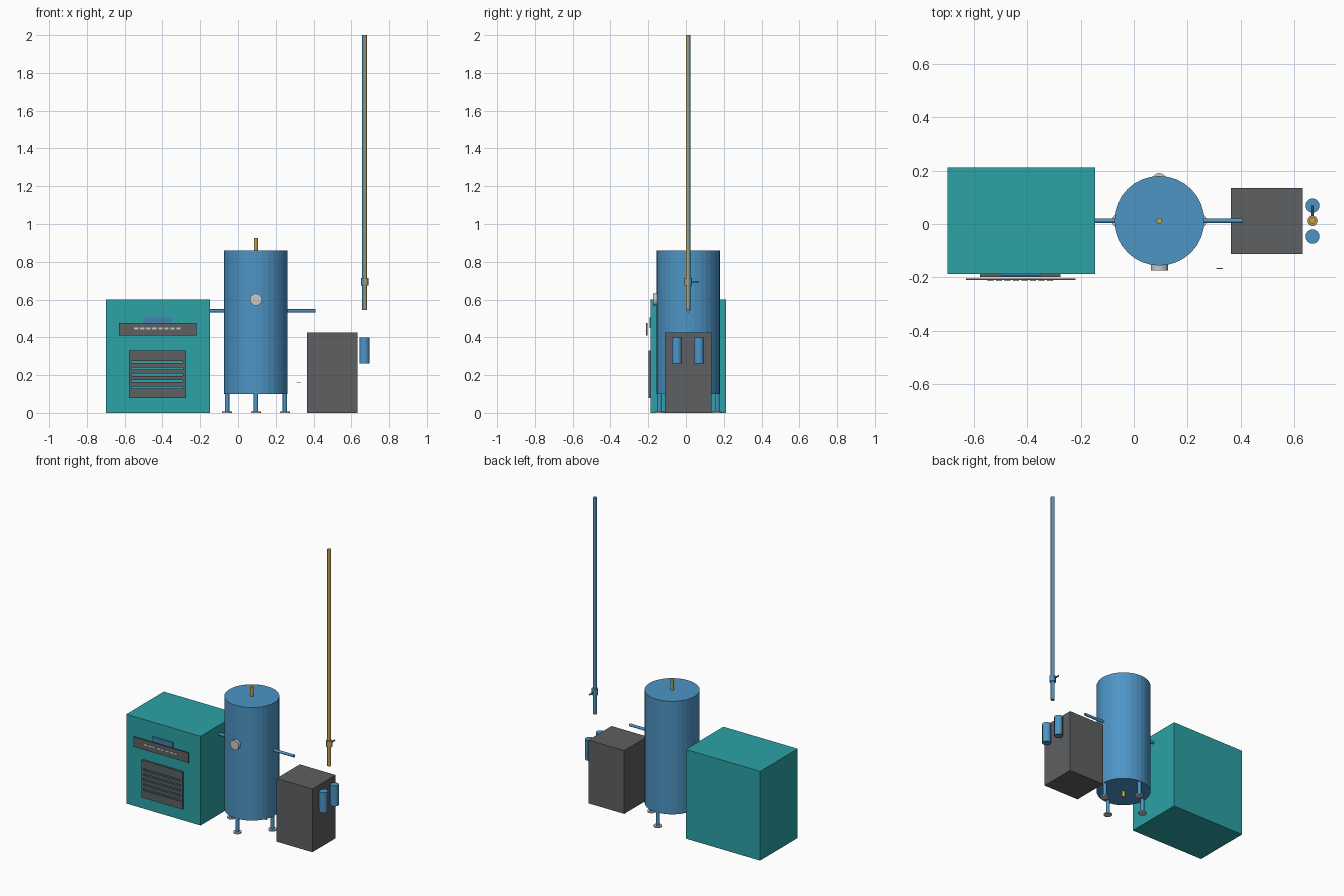
import bpy, math
from mathutils import Vector

cube = bpy.data.objects.get("Cube")
if cube:
    bpy.data.objects.remove(cube, do_unlink=True)


def material(name, r, g, b):
    m = bpy.data.materials.new(name)
    m.use_nodes = True
    m.diffuse_color = (r, g, b, 1)
    m.node_tree.nodes["Principled BSDF"].inputs["Base Color"].default_value = (r, g, b, 1)
    return m


TEAL = material("teal paint", 0.025, 0.36, 0.38)
BLUE = material("steel blue", 0.075, 0.30, 0.56)
GREY = material("dark grey", 0.11, 0.115, 0.12)
GOLD = material("brass", 0.55, 0.36, 0.08)
PALE = material("pale grey", 0.58, 0.58, 0.58)
SCREEN = material("display blue", 0.06, 0.22, 0.45)


def box(name, x, y, z, mat):
    """Box from (low, high) ranges on each axis."""
    bpy.ops.mesh.primitive_cube_add(size=1, location=[sum(r) / 2 for r in (x, y, z)])
    ob = bpy.context.object
    ob.name = name
    ob.scale = [r[1] - r[0] for r in (x, y, z)]
    bpy.ops.object.transform_apply(location=False, rotation=False, scale=True)
    ob.data.materials.append(mat)
    return ob


def rod(name, start, end, radius, mat, sides=16):
    """Cylinder between two points."""
    a, b = Vector(start), Vector(end)
    bpy.ops.mesh.primitive_cylinder_add(vertices=sides, radius=radius,
                                        depth=(b - a).length, location=(a + b) / 2)
    ob = bpy.context.object
    ob.name = name
    ob.rotation_euler = (b - a).to_track_quat("Z", "Y").to_euler()
    ob.data.materials.append(mat)
    return ob


def paint(ob, mat, rule):
    """Give a second colour to the faces whose normal meets the rule."""
    ob.data.materials.append(mat)
    for f in ob.data.polygons:
        if rule(f.normal):
            f.material_index = 1


# Cabinet with display and control panel
FRONT = -0.187
box("cabinet", (-0.70, -0.147), (FRONT, 0.212), (0, 0.6), TEAL)
box("display", (-0.50, -0.35), (-0.194, FRONT), (0.45, 0.505), SCREEN)
box("control_panel", (-0.63, -0.22), (-0.211, -0.205), (0.41, 0.477), GREY)
for i in range(8):
    x = -0.55 + i * 0.032
    box("indicator", (x, x + 0.022), (-0.213, -0.211), (0.441, 0.451), PALE)

# Ventilation grille: frame, then bars that leave five slots
depth = (-0.199, FRONT)
for x in ((-0.578, -0.563), (-0.29, -0.275)):
    box("grille_side", x, depth, (0.078, 0.33), GREY)
slots = [0.135 + i * 0.0335 for i in range(5)]
edges = [0.078] + [z + s * 0.006 for z in slots for s in (-1, 1)] + [0.33]
for low, high in zip(edges[::2], edges[1::2]):
    box("grille_bar", (-0.563, -0.29), depth, (low, high), GREY)

# Tank with gauge, fittings and pipes
TX, TY = 0.095, 0.012
rod("tank", (TX, TY, 0.10), (TX, TY, 0.86), 0.168, BLUE, 32)
rod("top_fitting", (TX, TY, 0.86), (TX, TY, 0.925), 0.011, GOLD)
rod("bottom_drain", (TX, TY, 0.06), (TX, TY, 0.10), 0.011, GOLD)
rod("gauge", (TX, -0.15, 0.60), (TX, -0.175, 0.60), 0.032, PALE)
rod("inlet_pipe", (-0.15, TY, 0.54), (TX - 0.16, TY, 0.54), 0.009, BLUE)
rod("outlet_pipe", (TX + 0.16, TY, 0.54), (0.41, TY, 0.54), 0.009, BLUE)

# Four legs with round feet
for i in range(4):
    a = i * math.pi / 2
    x, y = TX + 0.153 * math.cos(a), TY + 0.153 * math.sin(a)
    rod("leg", (x, y, 0.008), (x, y, 0.105), 0.012, BLUE)
    rod("foot", (x, y, 0), (x, y, 0.008), 0.026, PALE)

# Dark box with a small marker plate beside it
box("side_box", (0.365, 0.632), (-0.112, 0.135), (0, 0.425), GREY)
box("marker_plate", (0.31, 0.334), (-0.169, -0.166), (0.157, 0.162), PALE)

# Twin canisters, one with a grey side
PX = 0.67
rod("front_canister", (PX, -0.047, 0.262), (PX, -0.047, 0.398), 0.027, BLUE, 24)
rear = rod("rear_canister", (PX, 0.069, 0.262), (PX, 0.069, 0.398), 0.027, BLUE, 24)
paint(rear, GREY, lambda n: n.x > 0.1 and n.y < 0.3 and abs(n.z) < 0.5)

# Tall mast with brass back, collar and lever
mast = rod("mast", (PX, TY, 0.545), (PX, TY, 2.0), 0.0125, BLUE)
collar = rod("mast_collar", (PX, TY, 0.675), (PX, TY, 0.715), 0.02, BLUE)
for ob in (mast, collar):
    paint(ob, GOLD, lambda n: n.z > 0.5 or (n.x < 0.1 and n.y > -0.1 and abs(n.z) < 0.5))
rod("valve_lever", (PX, TY, 0.694), (PX, 0.07, 0.694), 0.005, BLUE, 8)
